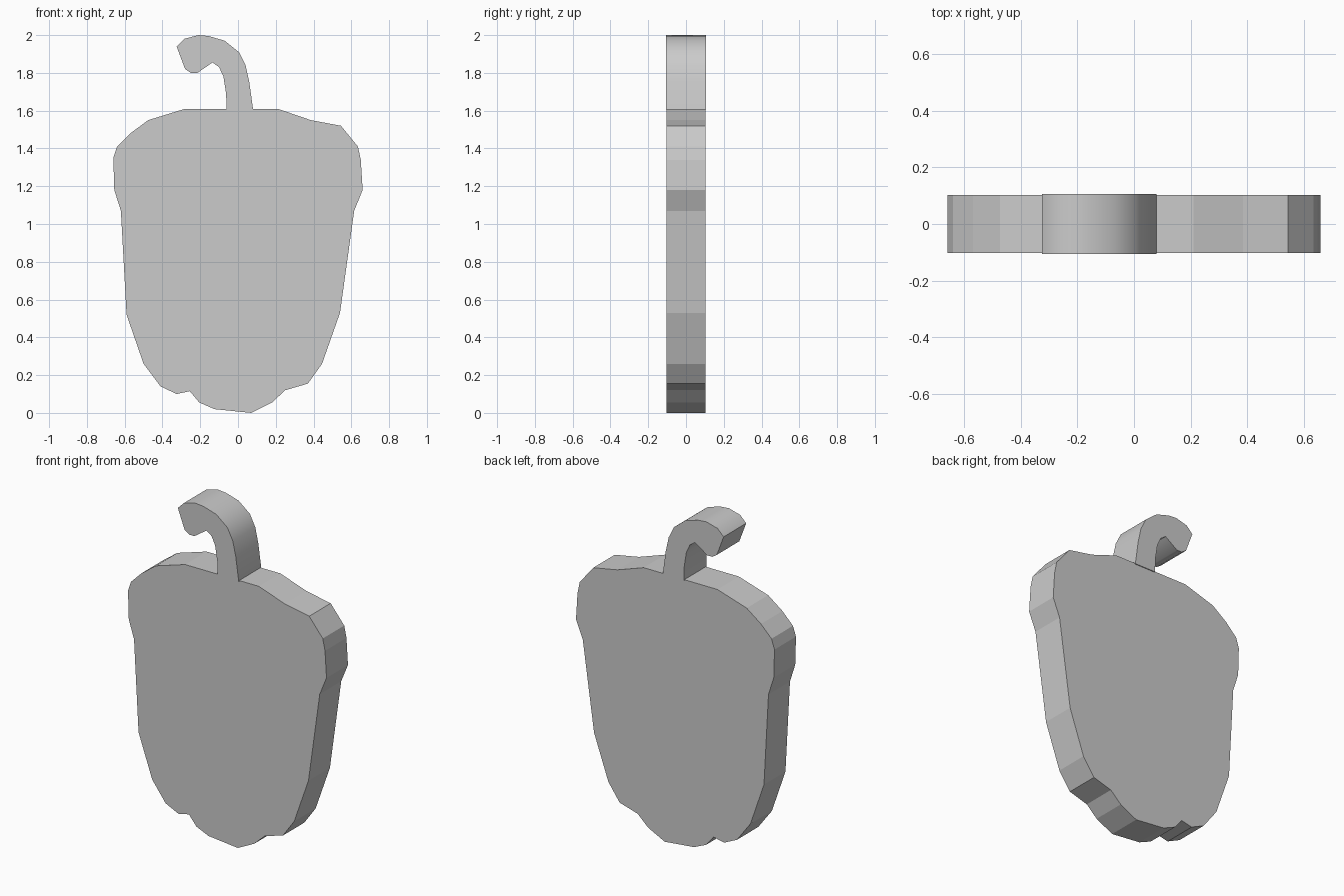
import bpy, bmesh, math

if "Cube" in bpy.data.objects:
    bpy.data.objects.remove(bpy.data.objects["Cube"])


def extrude_profile(name, profile, half_depth, smooth=False):
    """Fill an x/z outline and extrude it symmetrically along y."""
    bm = bmesh.new()
    face = bm.faces.new([bm.verts.new((x, -half_depth, z)) for x, z in profile])
    new = bmesh.ops.extrude_face_region(bm, geom=[face])["geom"]
    moved = [v for v in new if isinstance(v, bmesh.types.BMVert)]
    # extrusion keeps the first face as the opposite cap
    bmesh.ops.translate(bm, vec=(0, 2 * half_depth, 0), verts=moved)
    bmesh.ops.recalc_face_normals(bm, faces=bm.faces)
    mesh = bpy.data.meshes.new(name)
    bm.to_mesh(mesh)
    bm.free()
    obj = bpy.data.objects.new(name, mesh)
    bpy.context.collection.objects.link(obj)
    if smooth:
        bpy.ops.object.select_all(action='DESELECT')
        obj.select_set(True)
        bpy.context.view_layer.objects.active = obj
        bpy.ops.object.shade_smooth_by_angle(angle=math.radians(35))
    return obj


# Pepper body: flat-faceted slab, outline clockwise from the top left
body = [
    (-0.28, 1.61), (0.21, 1.61), (0.385, 1.55), (0.545, 1.52), (0.635, 1.41),
    (0.65, 1.34), (0.66, 1.18), (0.615, 1.07), (0.54, 0.53), (0.445, 0.26),
    (0.37, 0.155), (0.25, 0.12), (0.18, 0.055), (0.07, 0.0), (-0.125, 0.02),
    (-0.205, 0.055), (-0.255, 0.115), (-0.325, 0.10), (-0.41, 0.14),
    (-0.50, 0.26), (-0.59, 0.52), (-0.62, 1.07), (-0.655, 1.18),
    (-0.66, 1.35), (-0.64, 1.41), (-0.57, 1.48), (-0.475, 1.55),
]
extrude_profile("pepper_body", body, 0.102)

# Hooked stem: slightly thicker, smooth along the curve
stem = [
    (-0.06, 1.605), (-0.063, 1.69), (-0.077, 1.78), (-0.10, 1.83),
    (-0.135, 1.855), (-0.215, 1.80), (-0.25, 1.80), (-0.28, 1.82),
    (-0.325, 1.94), (-0.285, 1.98), (-0.21, 2.0), (-0.155, 1.995),
    (-0.07, 1.97), (0.005, 1.91), (0.04, 1.84), (0.06, 1.75), (0.08, 1.605),
]
extrude_profile("stem", stem, 0.107, smooth=True)
